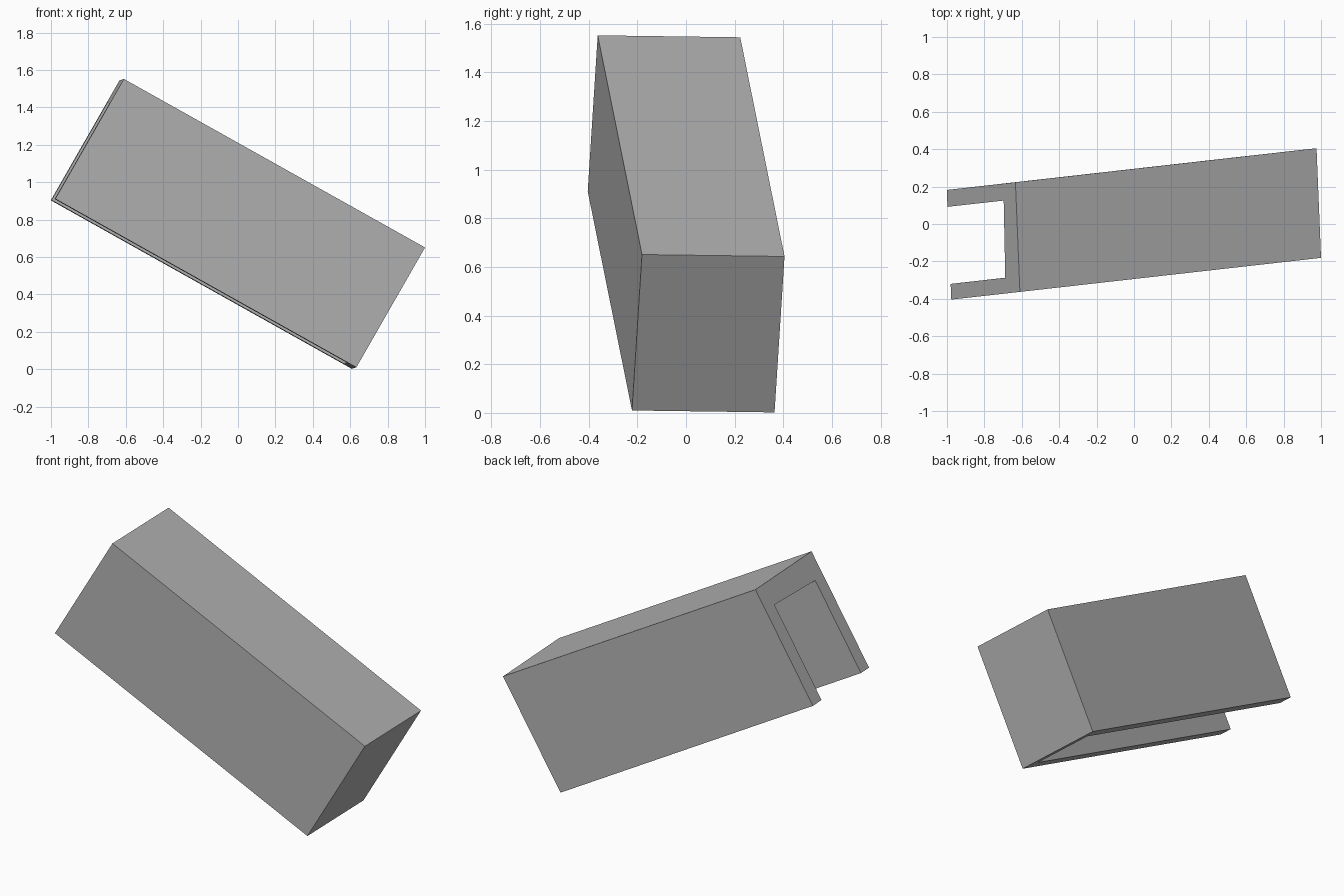
import bpy
import bmesh
from mathutils import Vector

cube = bpy.data.objects.get("Cube")
if cube:
    bpy.data.objects.remove(cube, do_unlink=True)

# Tilted, slightly sheared frame of the casing
ORIGIN = Vector((-0.61, -0.363, 1.552))    # upper front corner of the open end
LENGTH = Vector((1.61, 0.182, -0.901))
WIDTH = Vector((-0.024, 0.586, -0.008))
DROP = Vector((-0.367, -0.041, -0.641))


def place(along, across, down):
    return ORIGIN + LENGTH * along + WIDTH * across + DROP * down


def arch(bm, along, sides, roofs):
    """Four points over the section: front foot, front top, back top, back foot."""
    front, back = sides
    points = ((front, 1), (front, roofs[0]), (back, roofs[1]), (back, 1))
    return [bm.verts.new(place(along, a, d)) for a, d in points]


bm = bmesh.new()

# Outer shell, then the cavity open at one end and underneath
outer = [arch(bm, s, (0, 1), (0, 0)) for s in (0, 1)]
inner = [arch(bm, s, (0.143, 0.846), (0.204, 0.181)) for s in (0, 0.973)]
for near, far in (outer, inner):
    for i in range(3):
        bm.faces.new((near[i], near[i + 1], far[i + 1], far[i]))
    bm.faces.new(far)

# Rims joining the shell to the cavity
bm.faces.new(outer[0] + inner[0][::-1])
feet = [[near[0], far[0], far[3], near[3]] for near, far in (outer, inner)]
bm.faces.new(feet[0] + feet[1][::-1])
bmesh.ops.recalc_face_normals(bm, faces=bm.faces)

mesh = bpy.data.meshes.new("open_casing")
bm.to_mesh(mesh)
bm.free()

# Plain grey finish
grey = bpy.data.materials.new("plain_grey")
grey.use_nodes = True
colour = (0.45, 0.45, 0.45, 1)
grey.diffuse_color = colour
grey.node_tree.nodes["Principled BSDF"].inputs["Base Color"].default_value = colour
mesh.materials.append(grey)

casing = bpy.data.objects.new("open_casing", mesh)
bpy.context.collection.objects.link(casing)
